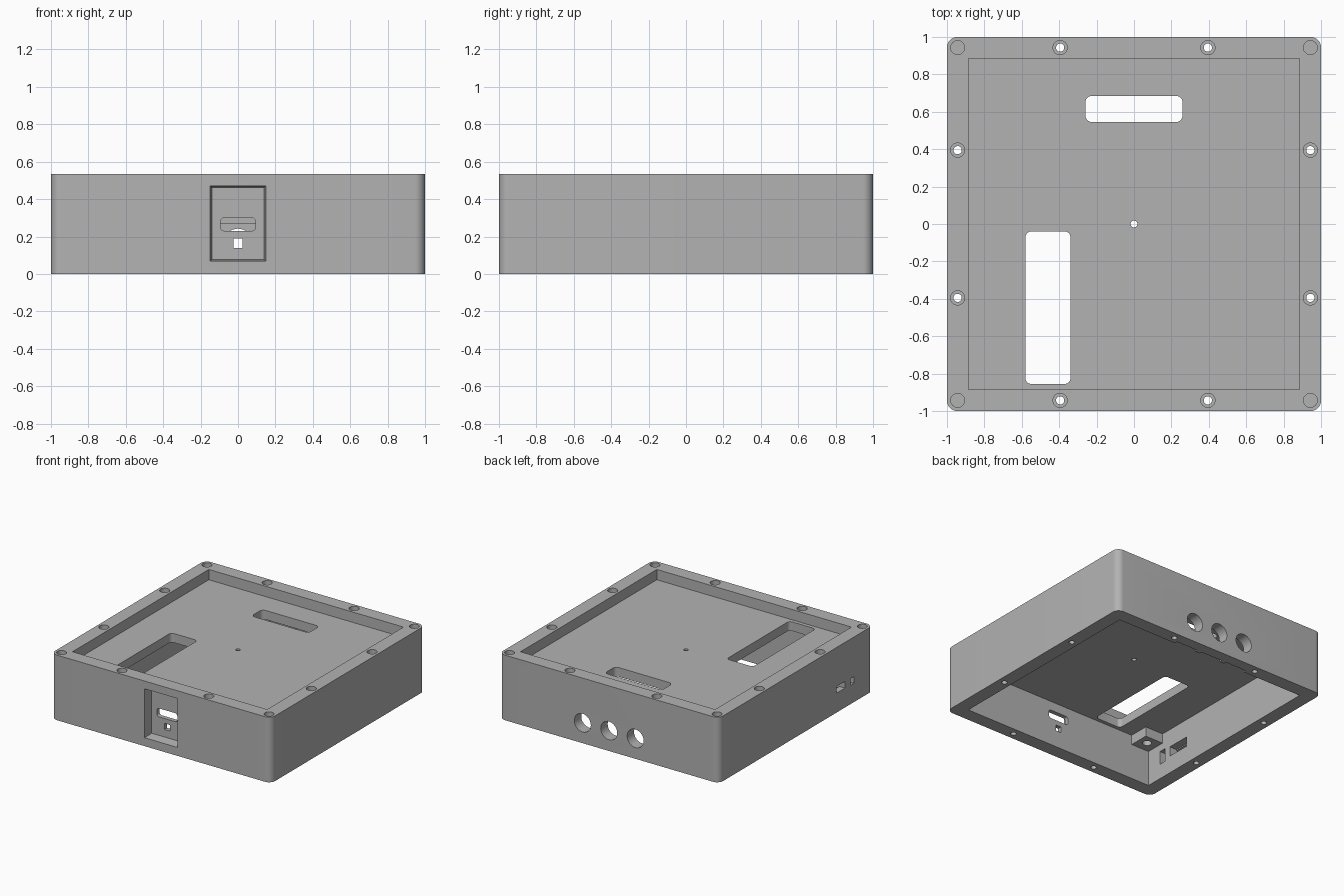
import bpy, bmesh, math
from mathutils import Vector

if "Cube" in bpy.data.objects:
    bpy.data.objects.remove(bpy.data.objects["Cube"], do_unlink=True)

grey = bpy.data.materials.new("light_grey_plastic")
grey.use_nodes = True
colour = (0.45, 0.45, 0.45, 1)
grey.diffuse_color = colour
grey.node_tree.nodes["Principled BSDF"].inputs["Base Color"].default_value = colour

AXES = {
    "x": lambda u, v, w: Vector((w, u, v)),
    "y": lambda u, v, w: Vector((u, w, v)),
    "z": lambda u, v, w: Vector((u, v, w)),
}


def outline(u0, u1, v0, v1, r, steps=8):
    """Rectangle with optional rounded corners."""
    if r <= 0:
        return [(u0, v0), (u1, v0), (u1, v1), (u0, v1)]
    centres = [(u1 - r, v1 - r), (u0 + r, v1 - r), (u0 + r, v0 + r), (u1 - r, v0 + r)]
    pts = []
    for q, (cu, cv) in enumerate(centres):
        for i in range(steps + 1):
            a = (q + i / steps) * math.pi / 2
            pts.append((cu + r * math.cos(a), cv + r * math.sin(a)))
    return pts


def prism(name, u, v, w, r=0, axis="z", taper=0):
    """Extruded rounded rectangle; taper shrinks the far end."""
    bm = bmesh.new()
    near = outline(*u, *v, r)
    far = outline(u[0] + taper, u[1] - taper, v[0] + taper, v[1] - taper, r)
    place = AXES[axis]
    a = [bm.verts.new(place(p, q, w[0])) for p, q in near]
    b = [bm.verts.new(place(p, q, w[1])) for p, q in far]
    bm.faces.new(a)
    bm.faces.new(b)
    n = len(a)
    for i in range(n):
        bm.faces.new((a[i], a[(i + 1) % n], b[(i + 1) % n], b[i]))
    bmesh.ops.remove_doubles(bm, verts=bm.verts, dist=1e-5)
    bmesh.ops.recalc_face_normals(bm, faces=bm.faces)
    mesh = bpy.data.meshes.new(name)
    bm.to_mesh(mesh)
    bm.free()
    mesh.materials.append(grey)
    obj = bpy.data.objects.new(name, mesh)
    bpy.context.scene.collection.objects.link(obj)
    return obj


def disc(name, cu, cv, r, w, axis="z"):
    return prism(name, (cu - r, cu + r), (cv - r, cv + r), w, r, axis)


def combine(target, tool, operation="DIFFERENCE"):
    mod = target.modifiers.new("cut", "BOOLEAN")
    mod.operation = operation
    mod.solver = "EXACT"
    mod.object = tool
    with bpy.context.temp_override(object=target, active_object=target):
        bpy.ops.object.modifier_apply(modifier=mod.name)
    bpy.data.objects.remove(tool, do_unlink=True)


H = 0.535          # overall height
IN = 0.885         # inner wall half width
TOP, UNDER = 0.45, 0.375   # upper and lower face of the floor plate
SIGNS = (-1, 1)
SPAN = (-0.1, H + 0.1)

# Outer shell with the shallow upper tray and the deep lower cavity
shell = prism("enclosure_body", (-1, 1), (-1, 1), (0, H), 0.055)
combine(shell, prism("tray", (-IN, IN), (-IN, IN), (TOP, H + 0.1)))
combine(shell, prism("cavity", (-IN, IN), (-IN, IN), (-0.1, UNDER)))

# Corner posts under the floor plate, with blind screw holes
for sx in SIGNS:
    for sy in SIGNS:
        ux = sorted((sx * 0.72, sx * (IN + 0.03)))
        vy = sorted((sy * 0.72, sy * (IN + 0.03)))
        combine(shell, prism("post", ux, vy, (0.295, UNDER + 0.03)), "UNION")
        combine(shell, disc("post_hole", sx * 0.795, sy * 0.795, 0.035, (0.2, 0.36)))
        # Blind pocket in each corner of the top rim
        combine(shell, disc("corner_pocket", sx * 0.943, sy * 0.943, 0.037, (H - 0.04, H + 0.1)))

# Counterbored screw holes along the rim
for s in SIGNS:
    for t in SIGNS:
        for x, y in ((s * 0.943, t * 0.395), (t * 0.395, s * 0.943)):
            combine(shell, disc("screw_hole", x, y, 0.022, SPAN))
            combine(shell, disc("counterbore", x, y, 0.038, (H - 0.04, H + 0.1)))

# Openings in the floor plate
combine(shell, prism("long_slot", (-0.58, -0.34), (-0.855, -0.04), SPAN, 0.03))
combine(shell, prism("rear_slot", (-0.26, 0.26), (0.545, 0.685), SPAN, 0.035))
combine(shell, disc("centre_hole", 0, 0, 0.018, SPAN))

# Front recess with a connector slot and a small square window
combine(shell, prism("front_recess", (-0.15, 0.15), (0.068, 0.472), (-1.01, -0.92), 0, "y", 0.01))
combine(shell, prism("connector_slot", (-0.093, 0.093), (0.23, 0.30), (-1.1, -0.8), 0.02, "y"))
combine(shell, prism("window", (-0.025, 0.025), (0.14, 0.19), (-1.1, -0.8), 0, "y"))

# Three round sockets through the back wall, relieved on the inside
for i in (-1, 0, 1):
    cx = i * 0.24
    combine(shell, disc("socket", cx, 0.167, 0.075, (0.8, 1.1), "y"))
    combine(shell, prism("socket_relief", (cx - 0.1, cx + 0.1), (-0.1, 0.27), (0.8, 0.91), 0, "y"))

# Two side ports, each widening into a pocket on the inside
ports = (((-0.635, -0.525), (0.16, 0.215), (-0.635, -0.44), (0.145, 0.225)),
         ((-0.75, -0.705), (0.155, 0.21), (-0.75, -0.69), (0.125, 0.235)))
for u, v, pu, pv in ports:
    combine(shell, prism("port", u, v, (-1.1, -0.8), 0, "x"))
    combine(shell, prism("port_pocket", pu, pv, (-0.95, -0.8), 0, "x"))

# Smooth the rounded corners and bores, keep the edges crisp
bpy.ops.object.select_all(action="DESELECT")
shell.select_set(True)
bpy.context.view_layer.objects.active = shell
bpy.ops.object.shade_smooth_by_angle(angle=math.radians(30))
